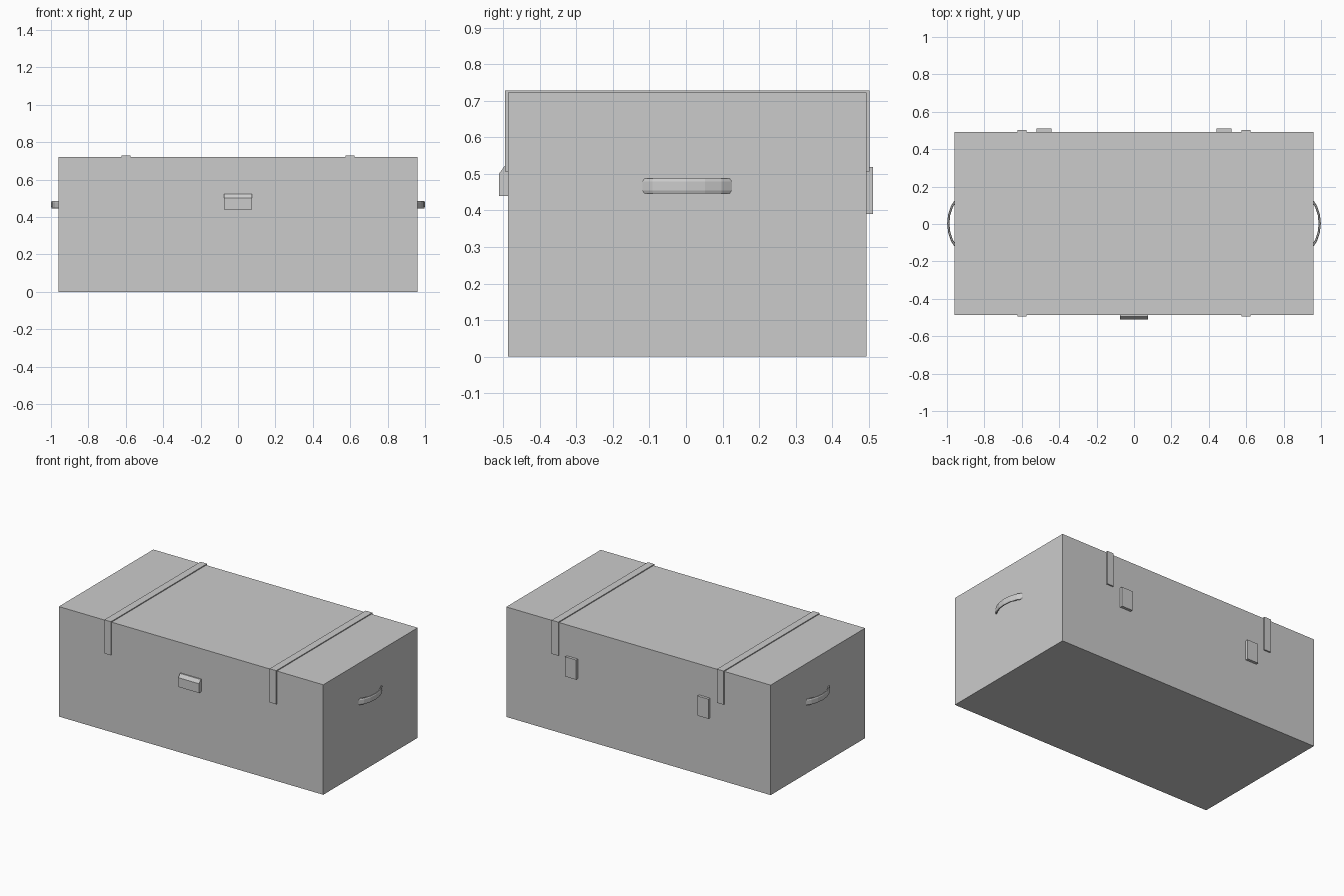
import bpy, bmesh, math
from mathutils import Vector

if "Cube" in bpy.data.objects:
    bpy.data.objects.remove(bpy.data.objects["Cube"])


def make_object(name, bm):
    bmesh.ops.recalc_face_normals(bm, faces=bm.faces)
    mesh = bpy.data.meshes.new(name)
    bm.to_mesh(mesh)
    bm.free()
    ob = bpy.data.objects.new(name, mesh)
    bpy.context.collection.objects.link(ob)
    return ob


def extrude_yz(name, profile, x0, x1):
    """Extrude a closed (y, z) profile from x0 to x1."""
    bm = bmesh.new()
    face = bm.faces.new([bm.verts.new((x0, y, z)) for y, z in profile])
    ext = bmesh.ops.extrude_face_region(bm, geom=[face])
    verts = [v for v in ext["geom"] if isinstance(v, bmesh.types.BMVert)]
    bmesh.ops.translate(bm, verts=verts, vec=(x1 - x0, 0, 0))
    return make_object(name, bm)


def rect(y0, y1, z0, z1):
    return [(y0, z0), (y1, z0), (y1, z1), (y0, z1)]


FRONT, BACK, SEAM, TOP, HALF = -0.487, 0.493, 0.507, 0.722, 0.96

# Trunk body and lid
extrude_yz("trunk_body", rect(FRONT, BACK, 0, SEAM), -HALF, HALF)
extrude_yz("trunk_lid", rect(FRONT, BACK, SEAM, TOP), -HALF, HALF)

# Front latch with sloped top
extrude_yz("front_latch", [(FRONT, 0.44), (-0.511, 0.44), (-0.511, 0.501),
                           (-0.495, 0.523), (FRONT, 0.523)], -0.075, 0.075)

# Band section of the handle: flattened octagon (thickness, height)
SECTION = [(0.006, 0.012), (0.003, 0.020), (-0.003, 0.020), (-0.006, 0.012),
           (-0.006, -0.012), (-0.003, -0.020), (0.003, -0.020), (0.006, -0.012)]
PATH = [(0.953, -0.119), (0.973, -0.089), (0.988, -0.045), (0.993, 0.003),
        (0.988, 0.051), (0.973, 0.095), (0.953, 0.125)]


def handle(name, side):
    bm = bmesh.new()
    rings = []
    for i, p in enumerate(PATH):
        a, b = PATH[max(i - 1, 0)], PATH[min(i + 1, len(PATH) - 1)]
        t = Vector((b[0] - a[0], b[1] - a[1])).normalized()
        rings.append([bm.verts.new((side * (p[0] + t.y * u), p[1] - t.x * u, 0.467 + w))
                      for u, w in SECTION])
    n = len(SECTION)
    for r, s in zip(rings, rings[1:]):
        for k in range(n):
            bm.faces.new((r[k], r[(k + 1) % n], s[(k + 1) % n], s[k]))
    bm.faces.new(rings[0])
    bm.faces.new(rings[-1])
    make_object(name, bm)


for side, label in ((-1, "left"), (1, "right")):
    # Strap wrapped over the lid
    x = 0.6 * side
    extrude_yz(label + "_strap",
               [(-0.495, SEAM), (FRONT, SEAM), (FRONT, TOP), (BACK, TOP),
                (BACK, SEAM), (0.502, SEAM), (0.502, 0.728), (-0.495, 0.728)],
               x - 0.024, x + 0.024)
    # Rear hinge plate
    x = 0.48 * side
    extrude_yz(label + "_hinge", rect(BACK, 0.511, 0.39, 0.519), x - 0.04, x + 0.04)
    # Side carrying handle
    handle(label + "_handle", side)
